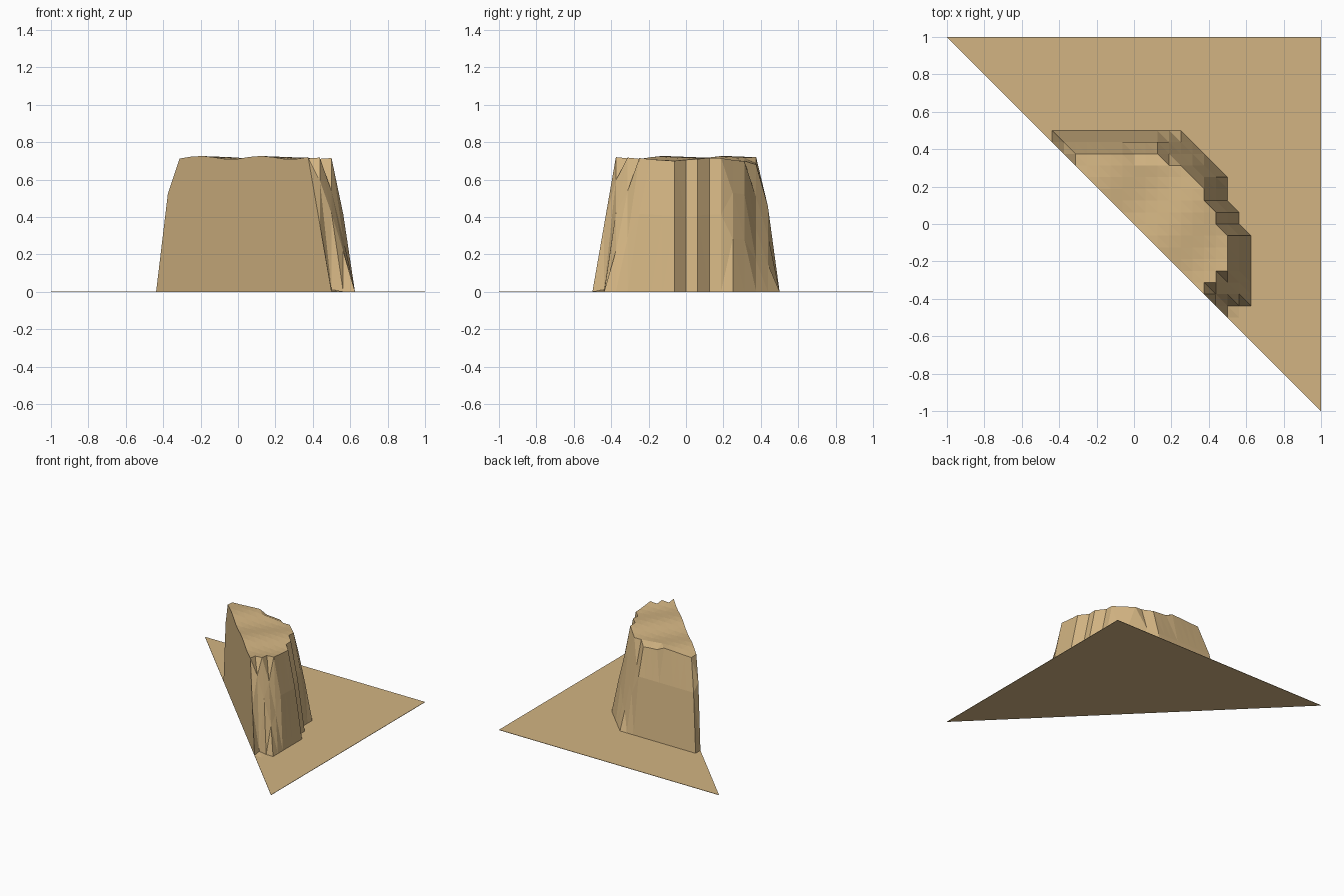
import bpy, bmesh, math

if "Cube" in bpy.data.objects:
    bpy.data.objects.remove(bpy.data.objects["Cube"])

N, S = 16, 1 / 16          # half the grid count, cell size
GROUND = 0.003

# Mesa outline per grid row: row -> (last cell on the cap, first cell at the foot)
CAP = {-6: 6, -5: 7, -4: 8, -3: 8, -2: 8, -1: 8, 0: 7, 1: 7, 2: 6, 3: 6, 4: 5, 5: 4, 6: -1}
FOOT = {-7: 9, -6: 10, -5: 10, -4: 10, -3: 10, -2: 10, -1: 10, 0: 9, 1: 9,
        2: 8, 3: 8, 4: 8, 5: 7, 6: 6, 7: 5}


def cap_height(x, y):
    """Gently rippled mesa top."""
    ripple = math.cos(2 * math.pi * ((x - y) / 2 - 0.12) / 0.32)
    return 0.718 + 0.009 * ripple - 0.02 * (x + y)


def height(i, j):
    top = cap_height(i * S, j * S)
    if j in CAP and i <= CAP[j]:
        return top * 0.74 if (i, j) == (-6, 6) else top
    if j == 6:                                   # shoulder of the back slope
        if i <= 2:
            return top * 0.96
        return max(GROUND, top * (0.96 - 0.24 * (i - 2)))
    if j == 7:                                   # back slope
        if i == -7:
            return GROUND
        return max(GROUND, 0.46 - 0.155 * max(0, i - 2))
    if j == -7:                                  # front tip of the slope
        return {7: 0.36, 8: 0.012}.get(i, GROUND)
    if j in CAP and i < FOOT[j]:                 # right slope
        t = (i - CAP[j]) / (FOOT[j] - CAP[j])
        return top * (1 - t ** 1.25)
    return GROUND


# Terrain surface: the half of the grid behind the diagonal cut
bm = bmesh.new()
v = {(i, j): bm.verts.new((i * S, j * S, height(i, j)))
     for i in range(-N, N + 1) for j in range(-N, N + 1) if i + j >= 0}
for i in range(-N, N):
    for j in range(-N, N):
        a, b, c, d = (v.get(k) for k in ((i, j), (i + 1, j), (i + 1, j + 1), (i, j + 1)))
        if a:
            bm.faces.new((a, b, d))
        if b and d:
            bm.faces.new((b, c, d))

# Cut wall and thin rim, dropped straight down to the floor
rim = [e for e in bm.edges if e.is_boundary]
new = bmesh.ops.extrude_edge_only(bm, edges=rim)["geom"]
for g in new:
    if isinstance(g, bmesh.types.BMVert):
        g.co.z = 0

# Flat underside
bmesh.ops.holes_fill(bm, edges=[e for e in bm.edges if e.is_boundary], sides=0)
bmesh.ops.recalc_face_normals(bm, faces=bm.faces[:])

mesh = bpy.data.meshes.new("mesa_terrain")
bm.to_mesh(mesh)
bm.free()
sand = bpy.data.materials.new("sand")
sand.diffuse_color = (0.645, 0.456, 0.223, 1)
sand.use_nodes = True
sand.node_tree.nodes["Principled BSDF"].inputs["Base Color"].default_value = sand.diffuse_color
mesh.materials.append(sand)
terrain = bpy.data.objects.new("mesa_terrain", mesh)
bpy.context.collection.objects.link(terrain)
